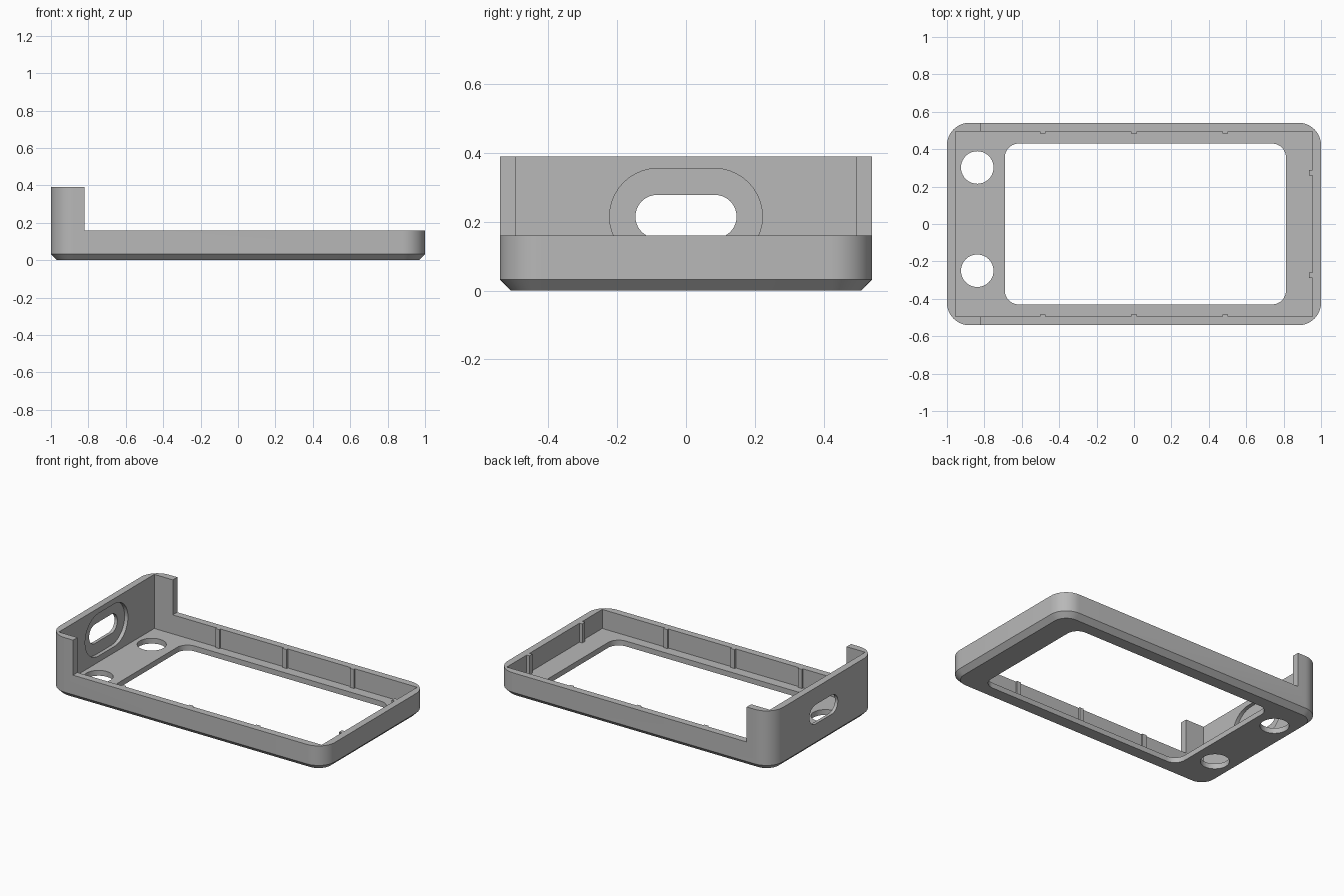
import bpy, bmesh, math
from mathutils import Matrix

cube = bpy.data.objects.get("Cube")
if cube:
    bpy.data.objects.remove(cube, do_unlink=True)

grey = bpy.data.materials.new("matte_grey")
grey.use_nodes = True
colour = (0.48, 0.48, 0.48, 1)
grey.diffuse_color = colour
grey.node_tree.nodes["Principled BSDF"].inputs["Base Color"].default_value = colour

LENGTH, HALF_W = 1.0, 0.541             # outer half sizes
IN_X, IN_Y = 0.955, 0.495               # cavity half sizes
FLOOR, RIM, TOP, CHAMFER = 0.035, 0.16, 0.39, 0.032
RETURN_X = -0.82                        # end of the tall side returns


def rounded(hx, hy, r, steps=10):
    """Counter-clockwise outline of a rounded rectangle."""
    pts = []
    for i, (sx, sy) in enumerate([(1, 1), (-1, 1), (-1, -1), (1, -1)]):
        for k in range(steps + 1):
            a = (i + k / steps) * math.pi / 2
            pts.append((sx * (hx - r) + r * math.cos(a), sy * (hy - r) + r * math.sin(a)))
    return pts


def loft(name, layers, matrix=Matrix()):
    """Solid through (outline, height) layers that share a point count."""
    bm = bmesh.new()
    rings = [[bm.verts.new((x, y, z)) for x, y in pts] for pts, z in layers]
    n = len(rings[0])
    bm.faces.new(rings[0][::-1])
    bm.faces.new(rings[-1])
    for low, high in zip(rings, rings[1:]):
        for i in range(n):
            j = (i + 1) % n
            bm.faces.new((low[i], low[j], high[j], high[i]))
    bm.transform(matrix)
    bmesh.ops.recalc_face_normals(bm, faces=bm.faces)
    mesh = bpy.data.meshes.new(name)
    bm.to_mesh(mesh)
    bm.free()
    mesh.materials.append(grey)
    obj = bpy.data.objects.new(name, mesh)
    bpy.context.collection.objects.link(obj)
    return obj


def box(name, x0, x1, y0, y1, z0, z1):
    pts = [(x0, y0), (x1, y0), (x1, y1), (x0, y1)]
    return loft(name, [(pts, z0), (pts, z1)])


def cut(target, cutter):
    bpy.context.view_layer.objects.active = target
    mod = target.modifiers.new("cut", "BOOLEAN")
    mod.operation, mod.solver, mod.object = "DIFFERENCE", "EXACT", cutter
    bpy.ops.object.modifier_apply(modifier=mod.name)
    bpy.data.objects.remove(cutter, do_unlink=True)


# Chamfered tray shell, with one tall end
outline = rounded(LENGTH, HALF_W, 0.12)
bottom = rounded(LENGTH - CHAMFER, HALF_W - CHAMFER, 0.12 - CHAMFER)
shell = loft("tray_shell", [(bottom, 0), (outline, CHAMFER), (outline, TOP)])
cut(shell, box("cavity_cutter", -IN_X, IN_X, -IN_Y, IN_Y, FLOOR, 1))
cut(shell, box("low_rim_cutter", RETURN_X, 2, -1, 1, RIM, 1))

# Window through the floor
window = rounded(0.752, 0.43, 0.075)
cut(shell, loft("window_cutter", [(window, -1), (window, 1)], Matrix.Translation((0.061, 0, 0))))

# Two round holes beside the window
circle = rounded(0.087, 0.087, 0.0869)
for y in (0.302, -0.25):
    cut(shell, loft("hole_cutter", [(circle, -1), (circle, 0.1)], Matrix.Translation((-0.838, y, 0))))

# Port slot in the tall end, with a wider recess on the inside
to_wall = Matrix.Translation((0, 0, 0.215)) @ Matrix(
    ((0, 0, 1, 0), (1, 0, 0, 0), (0, 1, 0, 0), (0, 0, 0, 1)))
slot = rounded(0.147, 0.063, 0.0628)
recess = rounded(0.222, 0.14, 0.1398)
cut(shell, loft("recess_cutter", [(recess, -0.979), (recess, -0.9)], to_wall))
cut(shell, loft("slot_cutter", [(slot, -1.1), (slot, -0.9)], to_wall))

bpy.ops.object.select_all(action="DESELECT")
shell.select_set(True)
bpy.context.view_layer.objects.active = shell
bpy.ops.object.shade_smooth_by_angle(angle=math.radians(30))

# Small grip ribs on the inner walls
W = 0.015
for x in (-0.488, 0, 0.488):
    box("back_grip_rib", x - W, x + W, IN_Y - 0.011, IN_Y, FLOOR, RIM)
    box("front_grip_rib", x - W, x + W, -IN_Y, -IN_Y + 0.011, FLOOR, RIM)
for y in (-0.274, 0.274):
    box("end_grip_rib", IN_X - 0.02, IN_X, y - W, y + W, FLOOR, RIM)
